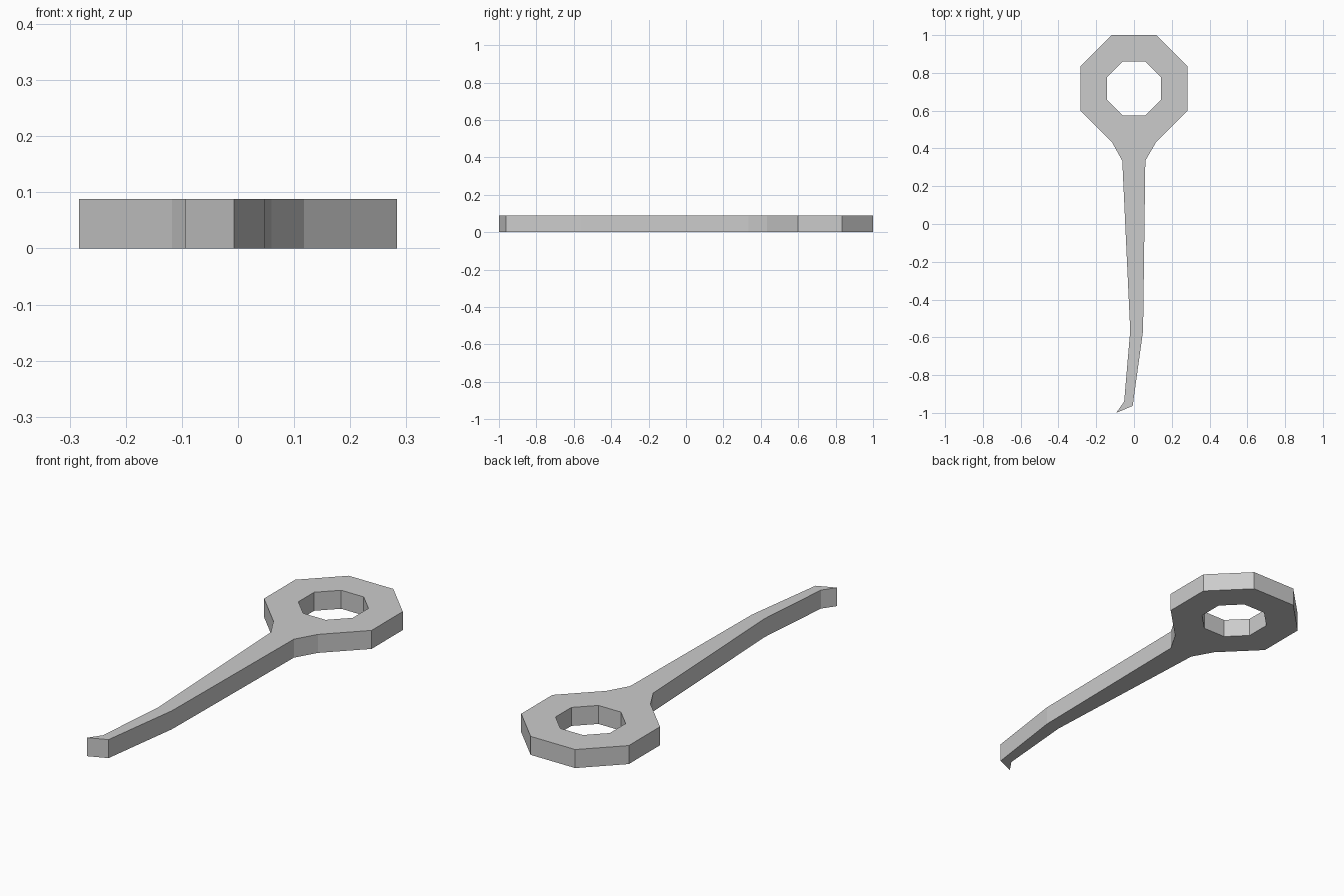
import bpy
import bmesh
from math import cos, sin, pi

cube = bpy.data.objects.get("Cube")
if cube:
    bpy.data.objects.remove(cube, do_unlink=True)

THICK = 0.088
CENTRE_Y = 0.717

metal = bpy.data.materials.new("plain grey")
metal.use_nodes = True
grey = (0.6, 0.6, 0.6, 1)
metal.diffuse_color = grey
metal.node_tree.nodes["Principled BSDF"].inputs["Base Color"].default_value = grey

bm = bmesh.new()


def octagon(apothem):
    """Flat-sided octagon, starting with the side that meets the shaft."""
    r = apothem / cos(pi / 8)
    angles = [-5 * pi / 8 + i * pi / 4 for i in range(8)]
    return [bm.verts.new((r * cos(a), CENTRE_Y + r * sin(a), 0)) for a in angles]


# Ring handle
outer, inner = octagon(0.283), octagon(0.143)
for i in range(8):
    j = (i + 1) % 8
    bm.faces.new((outer[i], outer[j], inner[j], inner[i]))

# Tapered shaft: left and right edge points running down to the bent end
left, right = outer[0], outer[1]
for (lx, ly), (rx, ry) in [((-0.062, 0.335), (0.06, 0.335)),
                           ((-0.02, -0.565), (0.048, -0.565)),
                           ((-0.052, -0.94), (-0.007, -0.963))]:
    l, r = bm.verts.new((lx, ly, 0)), bm.verts.new((rx, ry, 0))
    bm.faces.new((l, r, right, left))
    left, right = l, r

# Hooked tip
tip = bm.verts.new((-0.094, -1.0, 0))
bm.faces.new((tip, right, left))

# Thicken the whole outline into a solid
extruded = bmesh.ops.extrude_face_region(bm, geom=bm.faces[:], use_keep_orig=True)
top = [g for g in extruded["geom"] if isinstance(g, bmesh.types.BMVert)]
bmesh.ops.translate(bm, vec=(0, 0, THICK), verts=top)
bmesh.ops.recalc_face_normals(bm, faces=bm.faces[:])

mesh = bpy.data.meshes.new("ring_pick")
bm.to_mesh(mesh)
bm.free()
mesh.materials.append(metal)
pick = bpy.data.objects.new("ring_pick", mesh)
bpy.context.collection.objects.link(pick)
